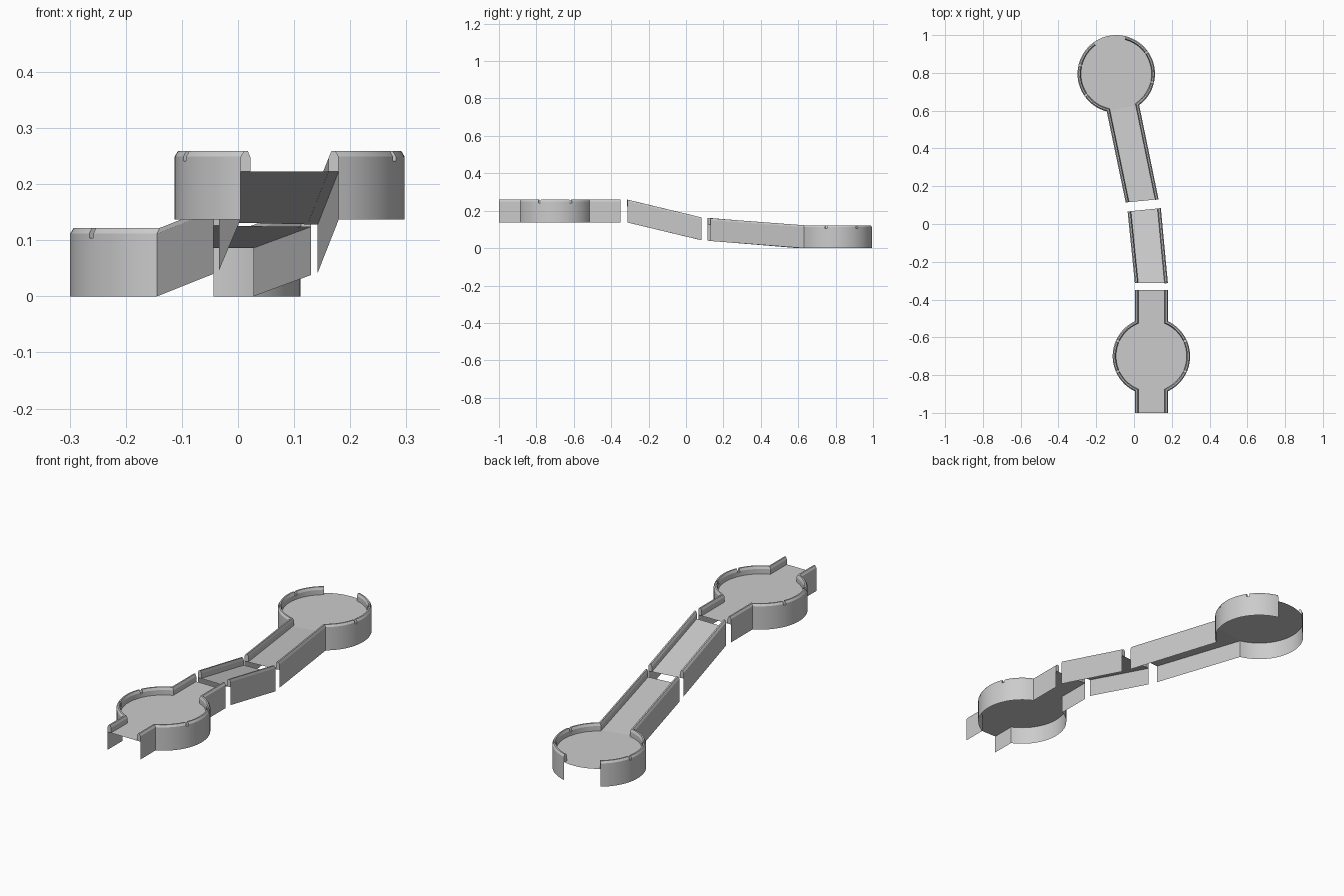
import bpy, bmesh, math
from mathutils import Vector, Matrix

if "Cube" in bpy.data.objects:
    bpy.data.objects.remove(bpy.data.objects["Cube"])

R, HALF = 0.205, 0.0875           # pad radius, corridor half width
H, FLOOR, NOTCH = 0.122, -0.036, -0.018
# Wall cross-section: (inset from outer face, height relative to the rim)
PROFILE = [(0, -H), (0, FLOOR), (0, -0.010), (0.006, 0),
           (0.013, 0), (0.018, -0.012), (0.018, FLOOR)]
EDGE = math.degrees(math.acos(HALF / R))   # where corridor meets the ring


def finish(name, bm):
    bmesh.ops.remove_doubles(bm, verts=bm.verts, dist=1e-6)
    bmesh.ops.recalc_face_normals(bm, faces=bm.faces)
    me = bpy.data.meshes.new(name)
    bm.to_mesh(me)
    bm.free()
    ob = bpy.data.objects.new(name, me)
    bpy.context.collection.objects.link(ob)
    bpy.ops.object.select_all(action='DESELECT')
    ob.select_set(True)
    bpy.context.view_layer.objects.active = ob
    bpy.ops.object.shade_smooth_by_angle(angle=math.radians(20))
    return ob


def wall(name, path, side, notches=()):
    """Sweep the wall profile along a rim path, with mitred corners.
    side +1: the path is the right-hand wall, -1: the left-hand wall."""
    pts = [Vector(p) for p in path]
    segs = [(b - a).to_2d().normalized() for a, b in zip(pts, pts[1:])]
    norms = [Vector((-d.y, d.x)) * side for d in segs]
    bm = bmesh.new()

    def ring(i, low):
        a, b = norms[max(i - 1, 0)], norms[min(i, len(norms) - 1)]
        m = (a + b) / (1 + a.dot(b))
        return [bm.verts.new((pts[i].x + m.x * t, pts[i].y + m.y * t,
                              pts[i].z + (min(z, NOTCH) if low else z)))
                for t, z in PROFILE]

    stations = []
    for i in range(len(pts)):
        starts = any(i == n[0] for n in notches)
        ends = any(i == n[1] for n in notches)
        stations += [ring(i, ends), ring(i, starts)] if starts or ends else [ring(i, False)]
    for a, b in zip(stations, stations[1:]):
        for j in range(len(PROFILE) - 1):
            if (a[j].co - b[j].co).length < 1e-7 and (a[j+1].co - b[j+1].co).length < 1e-7:
                continue
            bm.faces.new((a[j], b[j], b[j + 1], a[j + 1]))
    for s in (stations[0], stations[-1]):    # close the rail ends above the floor
        bm.faces.new(s[1:])
    finish(name, bm)


def floor(name, polys):
    bm = bmesh.new()
    for poly in polys:
        f = bm.faces.new([bm.verts.new(Vector(p) + Vector((0, 0, FLOOR))) for p in poly])
        f.normal_update()
        if f.normal.z < 0:
            f.normal_flip()
    bm.to_mesh(me := bpy.data.meshes.new(name))
    bm.free()
    bpy.context.collection.objects.link(bpy.data.objects.new(name, me))


def arc(mat, side):
    """Ring points on one side of a pad, plus index pairs of the rim notches."""
    angs = [-EDGE] + [a for a in range(-60, 61, 5) if abs(a) != 25]
    angs += [-26, -22.5, 22.5, 26, EDGE]
    angs.sort()
    pts = [mat @ Vector((side * R * math.cos(math.radians(a)),
                         R * math.sin(math.radians(a)), 0)) for a in angs]
    return pts, [(angs.index(-26), angs.index(-22.5)), (angs.index(22.5), angs.index(26))]


# Upper pad with a short corridor at each end
top = 0.259
up = Matrix.Translation((0.092, -0.7, top))
sides = {}
for side, label in ((1, "right"), (-1, "left")):
    ring_pts, nt = arc(up, side)
    x = 0.092 + side * HALF
    path = [Vector((x, -1, top))] + ring_pts + [Vector((x, -0.35, top))]
    wall("upper_pad_wall_" + label, path, side, [(a + 1, b + 1) for a, b in nt])
    sides[side] = path
floor("upper_pad_floor", [sides[1] + sides[-1][::-1]])

# Middle ramp, bending slightly to the left
ramp = {1: [(0.1795, -0.313, top), (0.142, 0.084, 0.164)],
        -1: [(0.0045, -0.313, top), (-0.034, 0.066, 0.168)]}
for side, label in ((1, "right"), (-1, "left")):
    wall("middle_ramp_wall_" + label, ramp[side], side)
floor("middle_ramp_floor", [ramp[1] + ramp[-1][::-1]])

# Lower ramp running into the round end pad
low = Matrix.Translation((-0.094, 0.795, H)) @ Matrix.Rotation(math.radians(11), 4, 'Z')
start = {1: Vector((0.130, 0.131, 0.160)), -1: Vector((-0.044, 0.114, 0.162))}
rings = {}
for side, label in ((1, "right"), (-1, "left")):
    rings[side], nt = arc(low, side)
    wall("lower_pad_wall_" + label, [start[side]] + rings[side], side,
         [(a + 1, b + 1) for a, b in nt])
# Open back edge of the pad keeps its round floor
lip = [low @ Vector((R * math.cos(math.radians(a)), R * math.sin(math.radians(a)), 0))
       for a in range(70, 111, 5)]
floor("lower_pad_floor", [rings[1] + lip + rings[-1][::-1]])
floor("lower_ramp_floor", [[start[1], rings[1][0], rings[-1][0], start[-1]]])
